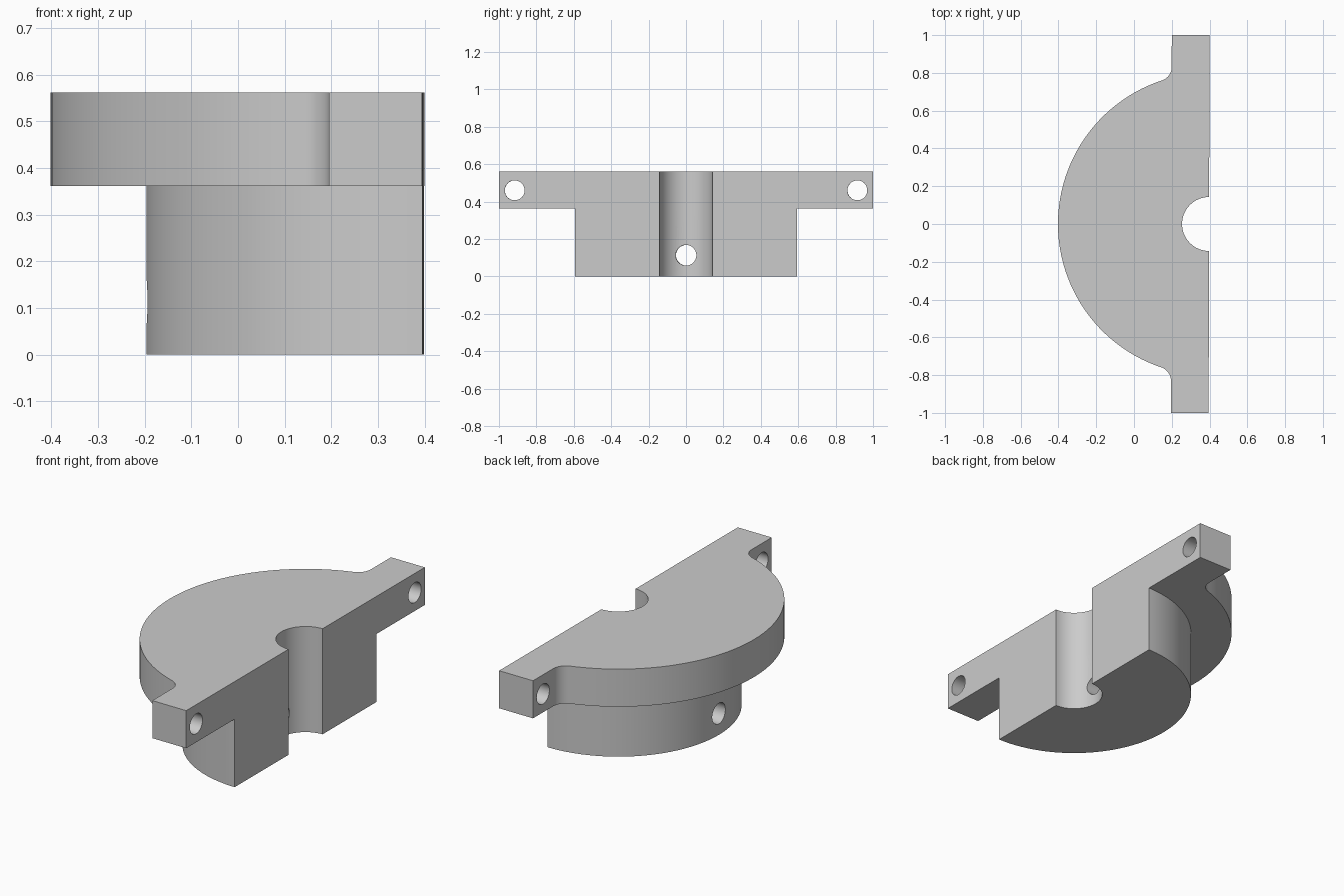
import bpy
import bmesh
from math import sin, cos, pi, atan2, sqrt, radians
from mathutils import Matrix, Vector

default = bpy.data.objects.get("Cube")
if default:
    bpy.data.objects.remove(default, do_unlink=True)

grey = bpy.data.materials.new("plain grey")
grey.use_nodes = True
COLOUR = (0.6, 0.6, 0.6, 1)
grey.diffuse_color = COLOUR
grey.node_tree.nodes["Principled BSDF"].inputs["Base Color"].default_value = COLOUR

# Main dimensions; profiles are drawn with the split face on local x = 0
TOP, LEDGE = 0.562, 0.362
R_FLANGE, R_BOSS, R_BORE, R_FILLET = 0.8, 0.594, 0.143, 0.075
EAR = 0.2
PLACE = Matrix.Translation((0.3975, 0, 0)) @ Matrix.Rotation(-0.0025, 4, "Z")


def arc(cx, cy, r, a0, a1, n):
    return [(cx + r * cos(a0 + (a1 - a0) * i / n), cy + r * sin(a0 + (a1 - a0) * i / n))
            for i in range(n + 1)]


def finish(name, bm):
    bmesh.ops.recalc_face_normals(bm, faces=bm.faces)
    mesh = bpy.data.meshes.new(name)
    bm.to_mesh(mesh)
    bm.free()
    mesh.materials.append(grey)
    obj = bpy.data.objects.new(name, mesh)
    obj.matrix_world = PLACE
    bpy.context.collection.objects.link(obj)
    return obj


def prism(name, outline, z0, z1):
    bm = bmesh.new()
    base = bm.faces.new([bm.verts.new((x, y, z0)) for x, y in outline])
    new = bmesh.ops.extrude_face_region(bm, geom=[base], use_keep_orig=True)
    verts = [v for v in new["geom"] if isinstance(v, bmesh.types.BMVert)]
    bmesh.ops.translate(bm, verts=verts, vec=(0, 0, z1 - z0))
    return finish(name, bm)


def drill(obj, name, y, z, r, x):
    # Cross hole along x
    bm = bmesh.new()
    bmesh.ops.create_cone(bm, cap_ends=True, segments=48, radius1=r, radius2=r, depth=0.8,
                          matrix=Matrix.Translation((x, y, z)) @ Matrix.Rotation(pi / 2, 4, "Y"))
    cutter = finish(name, bm)
    cutter.hide_render = True
    mod = obj.modifiers.new(name, "BOOLEAN")
    mod.operation, mod.solver, mod.object = "DIFFERENCE", "EXACT", cutter
    bpy.context.view_layer.objects.active = obj
    bpy.ops.object.modifier_apply(modifier=name)
    bpy.data.objects.remove(cutter, do_unlink=True)


bore = arc(0, 0, R_BORE, 1.5 * pi, 0.5 * pi, 32)

# Flange: half disc blended by fillets into two square ears
fx = -EAR - R_FILLET
fy = sqrt((R_FLANGE + R_FILLET) ** 2 - fx ** 2)
join = atan2(fy, fx)
upper = [(0, 1), (-EAR, 1)] + arc(fx, fy, R_FILLET, 0, join - pi, 10)
lower = [(x, -y) for x, y in reversed(upper)]
rim = arc(0, 0, R_FLANGE, join, 2 * pi - join, 72)[1:-1]
flange = prism("flange", upper + rim + lower + bore, LEDGE, TOP)
for side, y in (("front", -0.916), ("back", 0.916)):
    drill(flange, side + "_bolt_hole", y, 0.46, 0.053, 0)

# Boss: smaller half cylinder below the flange, with a radial hole into the bore
boss = prism("boss", arc(0, 0, R_BOSS, 0.5 * pi, 1.5 * pi, 72) + bore, 0, LEDGE)
drill(boss, "radial_hole", 0, 0.113, 0.055, -0.4)

for obj in (flange, boss):
    bpy.ops.object.select_all(action="DESELECT")
    obj.select_set(True)
    bpy.context.view_layer.objects.active = obj
    bpy.ops.object.shade_smooth_by_angle(angle=radians(30))
